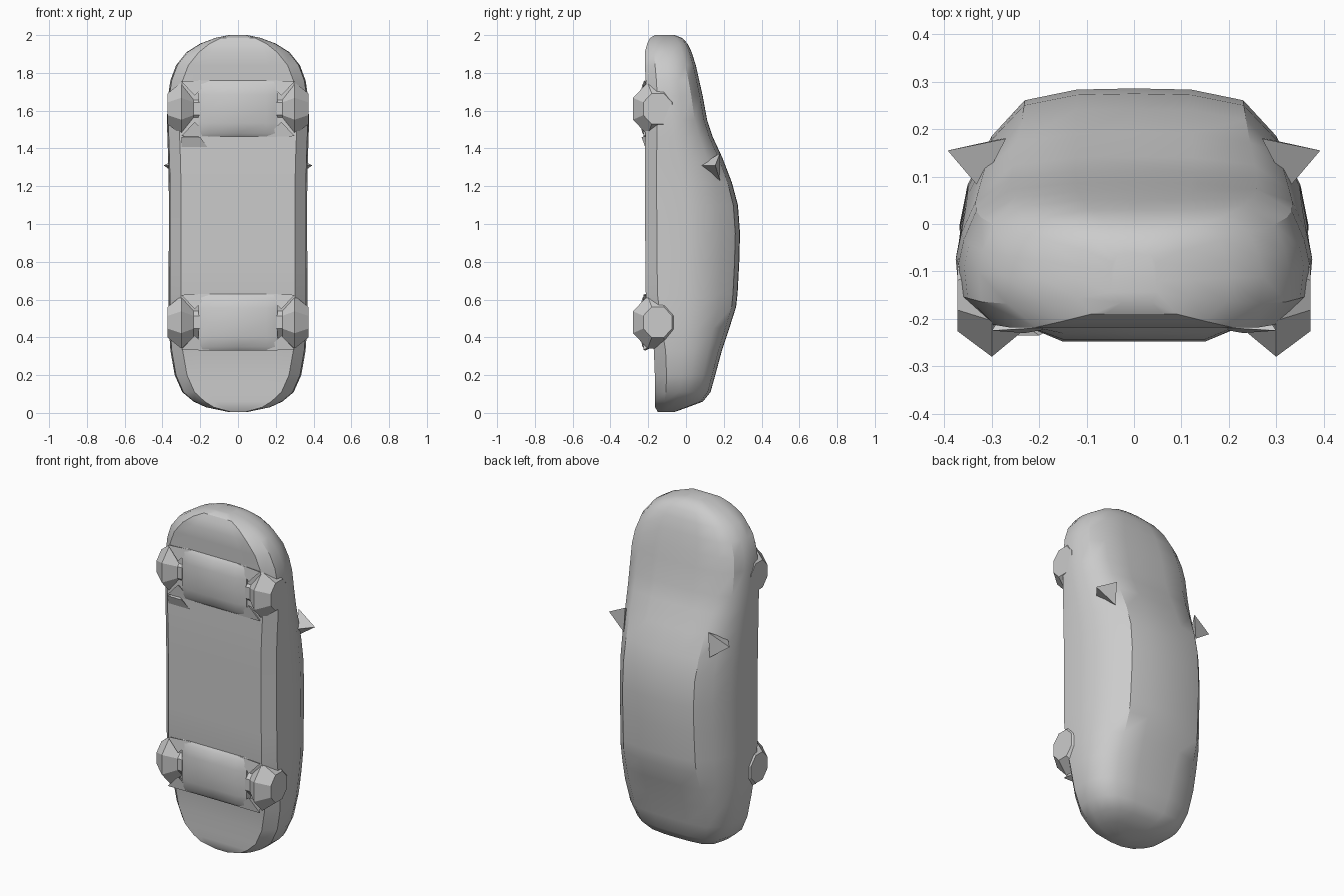
import bpy, bmesh, math

if "Cube" in bpy.data.objects:
    bpy.data.objects.remove(bpy.data.objects["Cube"])

grey = bpy.data.materials.new("grey clay")
grey.diffuse_color = (0.6, 0.6, 0.6, 1)
grey.use_nodes = True
grey.node_tree.nodes["Principled BSDF"].inputs["Base Color"].default_value = grey.diffuse_color


def make(name, verts, faces, angle=35):
    me = bpy.data.meshes.new(name)
    me.from_pydata(verts, [], faces)
    bm = bmesh.new()
    bm.from_mesh(me)
    bmesh.ops.remove_doubles(bm, verts=bm.verts, dist=1e-4)
    bmesh.ops.recalc_face_normals(bm, faces=bm.faces)
    bm.to_mesh(me)
    bm.free()
    me.materials.append(grey)
    ob = bpy.data.objects.new(name, me)
    bpy.context.collection.objects.link(ob)
    bpy.ops.object.select_all(action='DESELECT')
    ob.select_set(True)
    bpy.context.view_layer.objects.active = ob
    bpy.ops.object.shade_smooth_by_angle(angle=math.radians(angle))
    return ob


def loft(name, rings, angle=35):
    n = len(rings[0])
    verts = [p for r in rings for p in r]
    faces = [(i * n + j, i * n + (j + 1) % n, (i + 1) * n + (j + 1) % n, (i + 1) * n + j)
             for i in range(len(rings) - 1) for j in range(n)]
    faces += [tuple(range(n)), tuple(range((len(rings) - 1) * n, len(rings) * n))]
    return make(name, verts, faces, angle)


# Car body standing on its tail: z, half width, underside y, roof y
STATIONS = [
    (0.005, 0.05, -0.15, -0.06), (0.03, 0.17, -0.163, 0.01), (0.06, 0.235, -0.165, 0.09),
    (0.11, 0.295, -0.165, 0.13), (0.2, 0.335, -0.165, 0.155), (0.33, 0.358, -0.17, 0.19),
    (0.45, 0.366, -0.19, 0.23), (0.56, 0.368, -0.205, 0.265), (0.63, 0.368, -0.213, 0.273),
    (0.8, 0.367, -0.215, 0.282), (0.95, 0.366, -0.216, 0.286), (1.1, 0.366, -0.217, 0.275),
    (1.22, 0.367, -0.218, 0.243), (1.35, 0.37, -0.218, 0.193), (1.46, 0.374, -0.215, 0.142),
    (1.55, 0.376, -0.215, 0.112), (1.68, 0.37, -0.213, 0.088), (1.76, 0.358, -0.213, 0.07),
    (1.84, 0.328, -0.218, 0.052), (1.91, 0.272, -0.218, 0.03), (1.955, 0.2, -0.205, 0.008),
    (1.985, 0.12, -0.19, -0.02), (2.0, 0.05, -0.165, -0.06)]


def section(z, w, yb, yt):
    h = yt - yb
    k = max(0.0, min(1.0, (h - 0.3) / 0.2))      # 0 = bonnet shape, 1 = cabin shape
    mix = lambda a, b: a + (b - a) * k
    sill = min(0.065, 0.25 * w)
    half = [(0.5 * w, yb), (w - sill, yb), (0.98 * w, yb + min(0.062, 0.2 * h)),
            (w, yb + 0.43 * h), (w * mix(0.97, 0.955), yb + 0.6 * h),
            (w * mix(0.9, 0.82), yb + 0.8 * h), (w * mix(0.7, 0.63), yb + 0.95 * h),
            (0.33 * w, yt - 0.005 * h)]
    return ([(0, yb, z)] + [(x, y, z) for x, y in half] + [(0, yt, z)]
            + [(-x, y, z) for x, y in reversed(half)])


loft("car_body", [section(*s) for s in STATIONS], 32)

# Wheels: faceted double cones, with a rounded axle housing between them
for label, zc in (("rear", 0.48), ("front", 1.61)):
    for side, s in (("left", -1), ("right", 1)):
        rings = []
        for x, r in ((0.205, 0.085), (0.235, 0.085), (0.30, 0.145), (0.372, 0.085)):
            rings.append([(s * x, -0.15 + r * math.cos(a) * 0.97, zc + r * math.sin(a) * 1.04)
                          for a in (math.pi / 8 + i * math.pi / 4 for i in range(8))])
        loft(f"{label}_{side}_wheel", rings, 10)
        # pointed arch flares on the inner side
        for d in (-1, 1):
            make(f"{label}_{side}_arch_flare",
                 [(s * 0.15, -0.216, zc + d * 0.15), (s * 0.30, -0.225, zc + d * 0.145),
                  (s * 0.23, -0.23, zc + d * 0.07), (s * 0.25, -0.15, zc + d * 0.12)],
                 [(0, 1, 2), (0, 1, 3), (1, 2, 3), (0, 2, 3)], 5)
    housing = []
    for x, depth in ((-0.21, 0.01), (-0.15, 0.035), (0, 0.035), (0.15, 0.035), (0.21, 0.01)):
        housing.append([(x, -0.213 - depth * math.sin(a), zc - 0.15 * math.cos(a))
                        for a in (i * math.pi / 6 for i in range(7))] + [(x, -0.14, zc)])
    loft(f"{label}_axle_housing", housing, 40)

# Door mirrors: small pointed wedges
for side, s in (("left", -1), ("right", 1)):
    make(f"{side}_mirror",
         [(s * 0.27, 0.18, 1.375), (s * 0.28, 0.18, 1.23), (s * 0.325, 0.075, 1.31),
          (s * 0.393, 0.155, 1.31)],
         [(0, 1, 2), (0, 1, 3), (1, 2, 3), (0, 2, 3)], 5)

# Small bracket plate behind the front left wheel
make("underside_bracket",
     [(-0.30, -0.21, 1.39), (-0.15, -0.21, 1.39), (-0.20, -0.235, 1.46), (-0.30, -0.235, 1.46),
      (-0.25, -0.2, 1.47)],
     [(0, 1, 2, 3), (0, 1, 4), (1, 2, 4), (2, 3, 4), (3, 0, 4)], 5)
